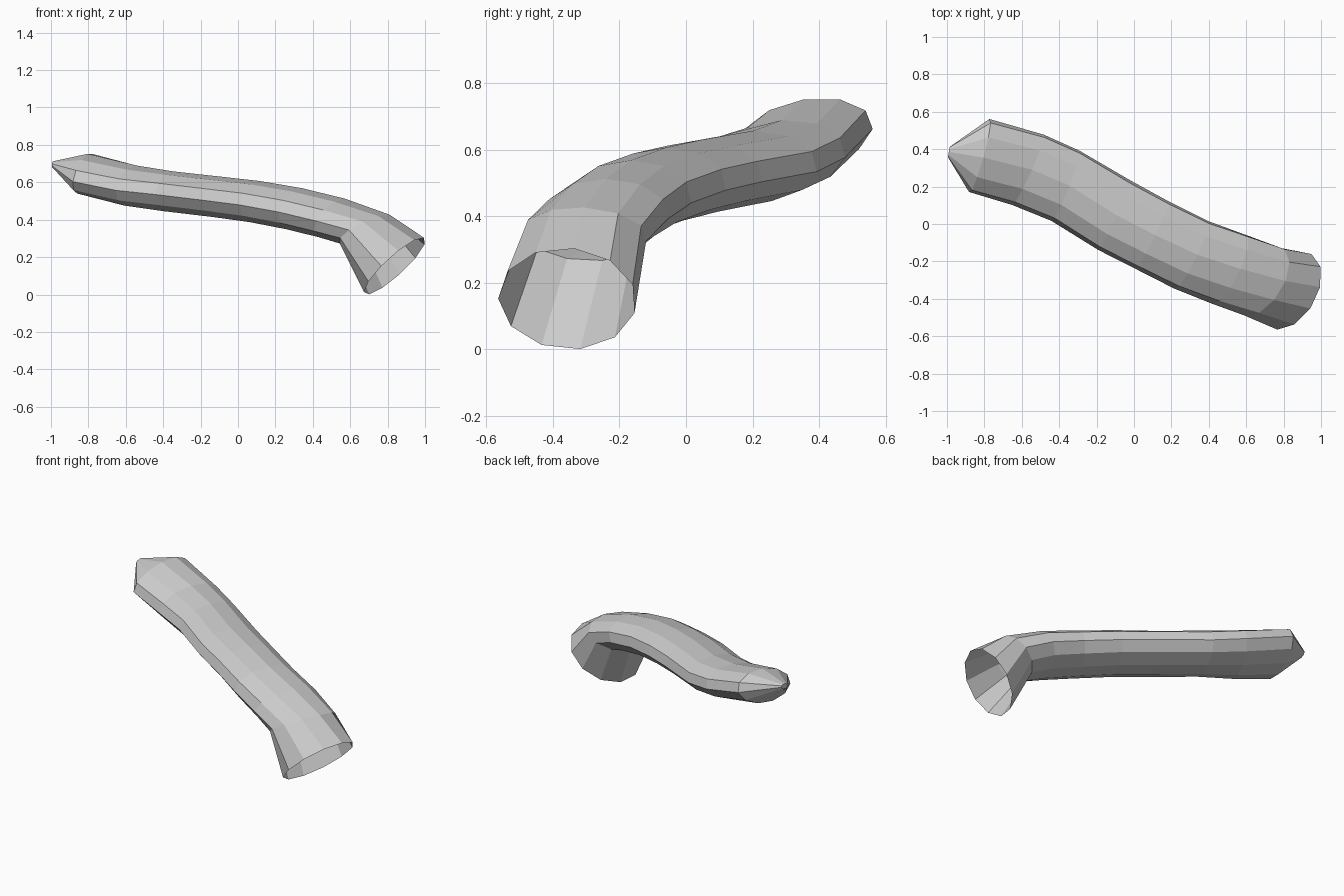
import bpy, bmesh
from math import sin, cos, tau
from mathutils import Vector

SIDES = 11

# Cross-sections along the tube: centre, half-width vector, half-height vector
sections = [
    ((-0.99, 0.385, 0.695), (0.005, 0.028, 0.004), (0.00, 0.00, 0.017)),
    ((-0.825, 0.365, 0.648), (0.055, 0.197, 0.03), (0.02, -0.01, 0.104)),
    ((-0.565, 0.29, 0.582), (0.085, 0.19, 0.01), (0.02, 0.0, 0.108)),
    ((-0.365, 0.205, 0.55), (0.075, 0.19, 0.0), (0.02, 0.0, 0.108)),
    ((-0.10, 0.045, 0.52), (0.09, 0.186, 0.0), (0.01, 0.0, 0.11)),
    ((0.10, -0.06, 0.495), (0.09, 0.182, 0.0), (0.015, 0.0, 0.112)),
    ((0.31, -0.165, 0.457), (0.09, 0.183, 0.0), (0.03, 0.0, 0.112)),
    ((0.51, -0.24, 0.408), (0.085, 0.188, 0.0), (0.06, 0.0, 0.105)),
    ((0.685, -0.305, 0.347), (0.075, 0.187, -0.01), (0.125, 0.0, 0.08)),
    ((0.838, -0.357, 0.152), (0.05, 0.207, -0.022), (0.157, 0.02, 0.151)),
]

bm = bmesh.new()
rings = []
for centre, wide, high in sections:
    c, u, v = Vector(centre), Vector(wide), Vector(high)
    angles = [tau * (0.25 + i / SIDES) for i in range(SIDES)]
    rings.append([bm.verts.new(c + u * cos(a) + v * sin(a)) for a in angles])

# Tube wall
for a, b in zip(rings, rings[1:]):
    for i in range(SIDES):
        j = (i + 1) % SIDES
        bm.faces.new((a[i], a[j], b[j], b[i]))

# Closed tapered tip; the lower mouth stays open
bm.faces.new(rings[0])
bmesh.ops.recalc_face_normals(bm, faces=bm.faces)

mesh = bpy.data.meshes.new("bent_tube")
bm.to_mesh(mesh)
bm.free()
tube = bpy.data.objects.new("bent_tube", mesh)
bpy.context.collection.objects.link(tube)
